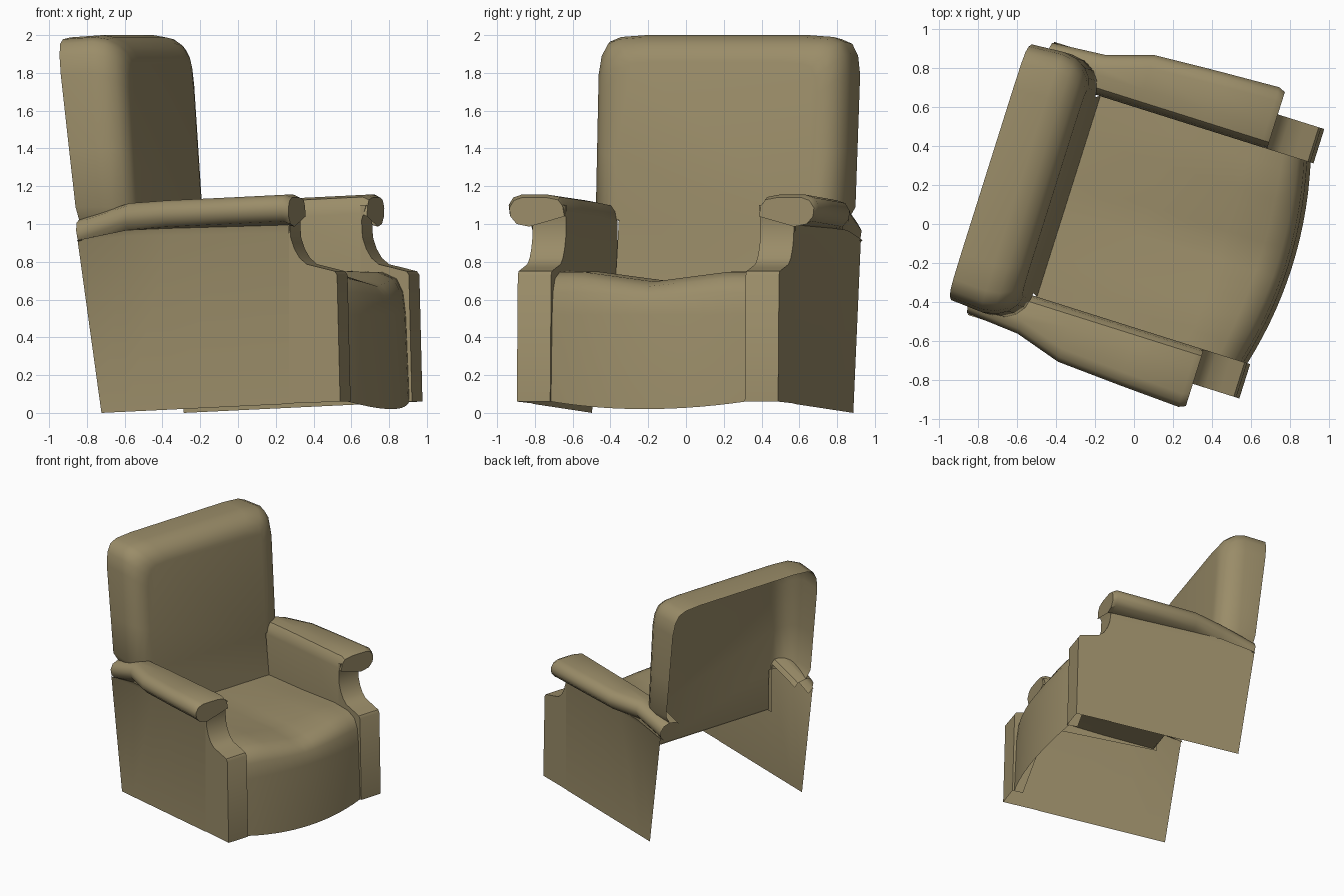
import bpy, bmesh, math
from mathutils import Vector

if "Cube" in bpy.data.objects:
    bpy.data.objects.remove(bpy.data.objects["Cube"])

# Local frame: +x is the way the seat faces, y is sideways; each object is then turned
TURN = math.radians(-17.5)
OFFSET = (0.01, 0.032, 0)

mat = bpy.data.materials.new("tan upholstery")
mat.diffuse_color = (0.325, 0.265, 0.14, 1)
mat.use_nodes = True
mat.node_tree.nodes["Principled BSDF"].inputs["Base Color"].default_value = mat.diffuse_color


def finish(name, bm, ref, angle=40):
    """Weld, point the normals away from ref, smooth and place."""
    bmesh.ops.remove_doubles(bm, verts=bm.verts, dist=0.0005)
    bmesh.ops.recalc_face_normals(bm, faces=bm.faces)
    ref = Vector(ref)
    if sum(f.normal.dot(f.calc_center_median() - ref) * f.calc_area() for f in bm.faces) < 0:
        bmesh.ops.reverse_faces(bm, faces=bm.faces)
    me = bpy.data.meshes.new(name)
    bm.to_mesh(me)
    bm.free()
    me.materials.append(mat)
    ob = bpy.data.objects.new(name, me)
    bpy.context.collection.objects.link(ob)
    ob.rotation_euler.z = TURN
    ob.location = OFFSET
    bpy.ops.object.select_all(action='DESELECT')
    ob.select_set(True)
    bpy.context.view_layer.objects.active = ob
    bpy.ops.object.shade_smooth_by_angle(angle=math.radians(angle))


def loft(bm, rows, keep=lambda i, j: True):
    vs = [[bm.verts.new(p) for p in r] for r in rows]
    for i in range(len(vs) - 1):
        for j in range(len(vs[0]) - 1):
            if keep(i, j):
                bm.faces.new((vs[i][j], vs[i + 1][j], vs[i + 1][j + 1], vs[i][j + 1]))
    return vs


def ngon(bm, pts):
    bm.faces.new([bm.verts.new(p) for p in pts])


def floor_z(u):
    return max(0, 0.06 * (u + 0.54) / 1.31)


# Seat cushion with bowed front panel
bm = bmesh.new()
cols = [-0.54 + 1.08 * i / 14 for i in range(15)]
rows = []
for u, z, bow, bump in [(-0.37, 0.68, 0, 0), (0.05, 0.69, 0, 0.4), (0.45, 0.70, 0.2, 1),
                        (0.62, 0.695, 0.7, 1), (0.70, 0.67, 0.9, 0.8), (0.735, 0.62, 1, 0.4),
                        (0.75, 0.52, 1, 0), (0.77, 0.06, 1, 0)]:
    row = []
    for v in cols:
        b = 1 - (v / 0.54) ** 2
        h = z + 0.05 * bump * min(1, abs(v) / 0.39)
        if z < 0.1:
            h = z - 0.04 * b
        row.append((u + 0.07 * bow * b, v, h))
    rows.append(row)
loft(bm, rows)
finish("seat", bm, (0, 0, 0.3))


# Backrest: rounded open-backed shell
def back_u(z):
    return -0.685 - 0.117 * (z - 1.0)


def front_u(z):
    return -0.365 - 0.068 * (z - 0.72)


half = [(0.66, 1.02), (0.70, 1.09), (0.70, 1.40), (0.70, 1.80), (0.685, 1.90),
        (0.65, 1.965), (0.59, 1.99), (0.45, 2.0)]
outline = [(-v, z) for v, z in half] + [(v, z) for v, z in reversed(half)]
bm = bmesh.new()
rows = []
for depth, inset in [(None, 0.012), (0.17, 0), (0.10, 0.012), (0.045, 0.045), (0.012, 0.09), (0, 0.14)]:
    row = []
    for v, z in outline:
        v2 = v * (1 - inset / 0.70)
        z2 = 1.02 + (z - 1.02) * (1 - inset / 0.98)
        row.append((back_u(z2) if depth is None else front_u(z2) - depth, v2, z2))
    rows.append(row)
vs = loft(bm, rows)
low = [bm.verts.new((front_u(0.68), s * 0.54, 0.68)) for s in (1, -1)]
bm.faces.new(vs[-1] + low)
finish("backrest", bm, (-0.76, 0, 1.45))

# Arms: outer panel, rolled top, inner wall and scooped front post
stations = [(-0.685, 0.727, 1.02), (-0.40, 0.75, 1.11), (-0.16, 0.825, 1.125),
            (0.18, 0.845, 1.14), (0.50, 0.86, 1.155), (0.535, 0.845, 1.14)]
scoop = [(0.53, 1.10), (0.505, 1.02), (0.51, 0.93), (0.53, 0.87), (0.56, 0.82), (0.60, 0.787),
         (0.68, 0.768), (0.755, 0.75), (0.768, 0.73), (0.785, 0.06)]
for side, s in (("left", 1), ("right", -1)):
    bm = bmesh.new()
    rows = []
    for k, (u, ow, zt) in enumerate(stations):
        d = zt - 1.155
        sec = [(0.725, floor_z(u)), (0.725, 0.95 + d * 0.3), (0.735, 0.995 + d * 0.6),
               (ow - 0.04, 1.015 + d), (ow - 0.005, 1.055 + d), (ow, 1.10 + d),
               (ow - 0.025, 1.14 + d), (ow - 0.07, zt), (0.64, zt), (0.575, zt - 0.012),
               (0.55, zt - 0.045), (0.54, zt - 0.1), (0.54, 0.67)]
        if k == 0:
            row = [(-0.54 - 0.145 * z, s * v, z) for v, z in sec]
            row[0] = (-0.54, s * 0.725, 0)
        else:
            row = [(u, s * v, z) for v, z in sec]
        rows.append(row)
    n = len(rows) - 2
    vs = loft(bm, rows, lambda i, j: not (i == n and j in (0, 1, 11)) and not (i == 0 and j > 9))
    bm.faces.new(vs[-1][2:12])
    strip = [[(u, s * v, z) for v in (0.54, 0.725)] for u, z in scoop]
    loft(bm, strip)
    for v in (0.54, 0.725):
        base = 0.05 if v > 0.6 else 0.06
        ngon(bm, [(u, s * v, z) for u, z in scoop] + [(0.50 if v > 0.6 else 0.70, s * v, base)]
             + [(0.50, s * v, 0.67), (0.50, s * v, 1.10)])
    bmesh.ops.delete(bm, geom=[v for v in bm.verts if not v.link_faces], context='VERTS')
    finish(side + "_arm", bm, (0.1, s * 0.63, 0.6))
